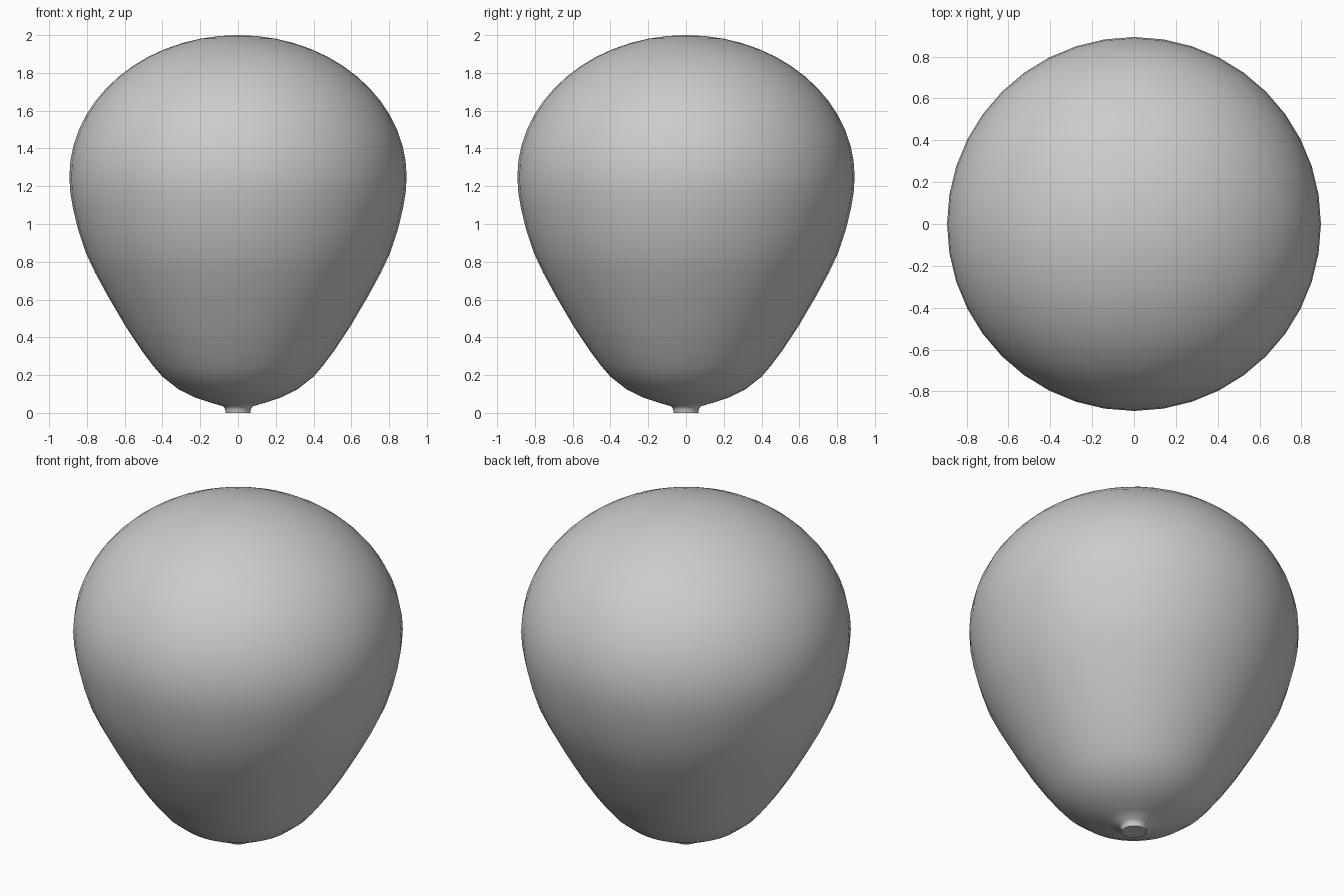
import bpy, bmesh, math

if "Cube" in bpy.data.objects:
    bpy.data.objects.remove(bpy.data.objects["Cube"])

SEGMENTS = 40

# Lower half: flat mouth, short neck, then the flaring body (radius, height)
profile = [(0.066, 0.0), (0.068, 0.02), (0.078, 0.035), (0.15, 0.056), (0.23, 0.083),
           (0.315, 0.125), (0.40, 0.192), (0.45, 0.25), (0.51, 0.33), (0.59, 0.45),
           (0.69, 0.62), (0.755, 0.74), (0.805, 0.845), (0.845, 0.965), (0.873, 1.08),
           (0.888, 1.17)]

# Upper half: elliptical dome
dome_steps = 14
for i in range(dome_steps):
    a = math.pi / 2 * i / dome_steps
    profile.append((0.893 * math.cos(a), 1.25 + 0.75 * math.sin(a)))

bm = bmesh.new()
rings = [[bm.verts.new((r * math.cos(2 * math.pi * k / SEGMENTS),
                        r * math.sin(2 * math.pi * k / SEGMENTS), z))
          for k in range(SEGMENTS)] for r, z in profile]
for low, high in zip(rings, rings[1:]):
    for k in range(SEGMENTS):
        n = (k + 1) % SEGMENTS
        bm.faces.new((low[k], low[n], high[n], high[k]))

# Crown fan and closed mouth
top = bm.verts.new((0, 0, 2.0))
for k in range(SEGMENTS):
    bm.faces.new((rings[-1][k], rings[-1][(k + 1) % SEGMENTS], top))
bm.faces.new(rings[0][::-1])

mesh = bpy.data.meshes.new("balloon")
bm.to_mesh(mesh)
bm.free()
balloon = bpy.data.objects.new("balloon", mesh)
bpy.context.collection.objects.link(balloon)

# Smooth skin with a sharp mouth edge
bpy.context.view_layer.objects.active = balloon
balloon.select_set(True)
bpy.ops.object.shade_smooth_by_angle(angle=math.radians(60))
